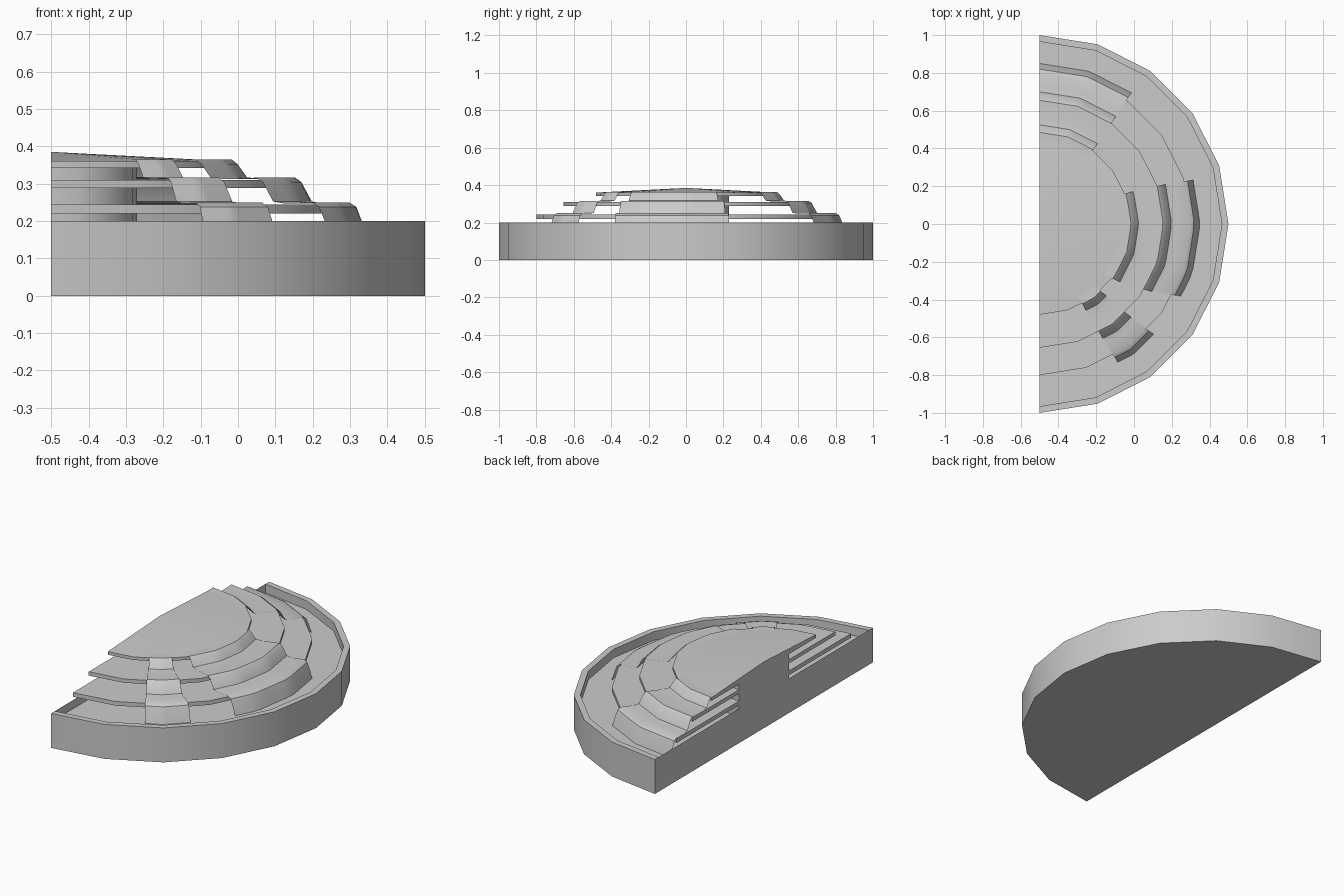
import bpy, bmesh
from math import sin, cos, radians, degrees

cube = bpy.data.objects.get("Cube")
if cube:
    bpy.data.objects.remove(cube, do_unlink=True)

STEP = 18          # degrees per facet of every half-round part
CENTRE_X = -0.5    # all parts share an axis on the flat back

stone = bpy.data.materials.new("plain_grey")
stone.use_nodes = True
GREY = (0.6, 0.6, 0.6, 1)
stone.diffuse_color = GREY
stone.node_tree.nodes["Principled BSDF"].inputs["Base Color"].default_value = GREY


def point(radius, angle, z):
    """Point on the faceted half-round outline."""
    offset = (angle + 90) % STEP - STEP / 2
    r = radius * cos(radians(STEP / 2)) / cos(radians(offset))
    return (CENTRE_X + r * cos(radians(angle)), r * sin(radians(angle)), z)


def finish(name, bm):
    mesh = bpy.data.meshes.new(name)
    bm.to_mesh(mesh)
    bm.free()
    mesh.materials.append(stone)
    obj = bpy.data.objects.new(name, mesh)
    bpy.context.collection.objects.link(obj)
    bpy.ops.object.select_all(action="DESELECT")
    obj.select_set(True)
    bpy.context.view_layer.objects.active = obj
    bpy.ops.object.shade_smooth_by_angle(angle=radians(35))
    return obj


def half_round(name, profile, back):
    """Sweep (radius, z) profile through half a turn and close the flat back."""
    bm = bmesh.new()
    angles = range(-90, 91, STEP)
    rows = [[bm.verts.new(point(r, a, z)) for r, z in profile] for a in angles]
    for left, right in zip(rows, rows[1:]):
        for i in range(len(profile) - 1):
            bm.faces.new((left[i], right[i], right[i + 1], left[i + 1]))
    bmesh.ops.remove_doubles(bm, verts=bm.verts, dist=0.0001)
    half, low, high = back[0]
    outline = [(-half, low), (half, low), (half, high)]
    outline += [(0, back[1])] if back[1] > high else []
    outline += [(-half, high)]
    bm.faces.new([bm.verts.new((CENTRE_X, y, z)) for y, z in reversed(outline)])
    bmesh.ops.remove_doubles(bm, verts=bm.verts, dist=0.0001)
    return finish(name, bm)


# Basin with a narrow curved rim and a sunken floor
half_round("basin", [(0, 0), (1, 0), (1, 0.2), (0.965, 0.2), (0.965, 0.15), (0, 0.15)],
           ((1, 0, 0.2), 0))

# Central pillar
half_round("pillar", [(0.23, 0.15), (0.23, 0.35)], ((0.23, 0.15, 0.35), 0))

# Three stacked shelves, the top one slightly conical
for name, radius, low, high, peak in (("lower_shelf", 0.8, 0.22, 0.244, 0.244),
                                      ("middle_shelf", 0.655, 0.288, 0.31, 0.31),
                                      ("top_shelf", 0.48, 0.342, 0.36, 0.385)):
    half_round(name, [(0, low), (radius, low), (radius, high), (0, peak)],
               ((radius, low, high), peak))

# Water sheets spilling over the shelves
SPILL = [(0.44, 0.363), (0.485, 0.364), (0.5, 0.352), (0.525, 0.317), (0.56, 0.313),
         (0.655, 0.316), (0.672, 0.304), (0.7, 0.252), (0.73, 0.247),
         (0.8, 0.25), (0.82, 0.238), (0.835, 0.2), (0.85, 0.15)]


def cascade(name, inner, outer):
    """Sheet between two angles, which may differ at the inner and outer ends."""
    bm = bmesh.new()
    count = 12
    rows = []
    for k in range(count + 1):
        row = []
        for r, z in SPILL:
            t = (r - SPILL[0][0]) / (SPILL[-1][0] - SPILL[0][0])
            start = inner[0] + (outer[0] - inner[0]) * t
            end = inner[1] + (outer[1] - inner[1]) * t
            row.append(bm.verts.new(point(r, start + (end - start) * k / count, z)))
        rows.append(row)
    for left, right in zip(rows, rows[1:]):
        for i in range(len(SPILL) - 1):
            bm.faces.new((left[i], left[i + 1], right[i + 1], right[i]))
    return finish(name, bm)


cascade("narrow_cascade", (-62, -48), (-60.5, -44))
cascade("front_cascade", (-38, 20), (-27, 16))
cascade("left_cascade", (54, 90), (55, 90))
